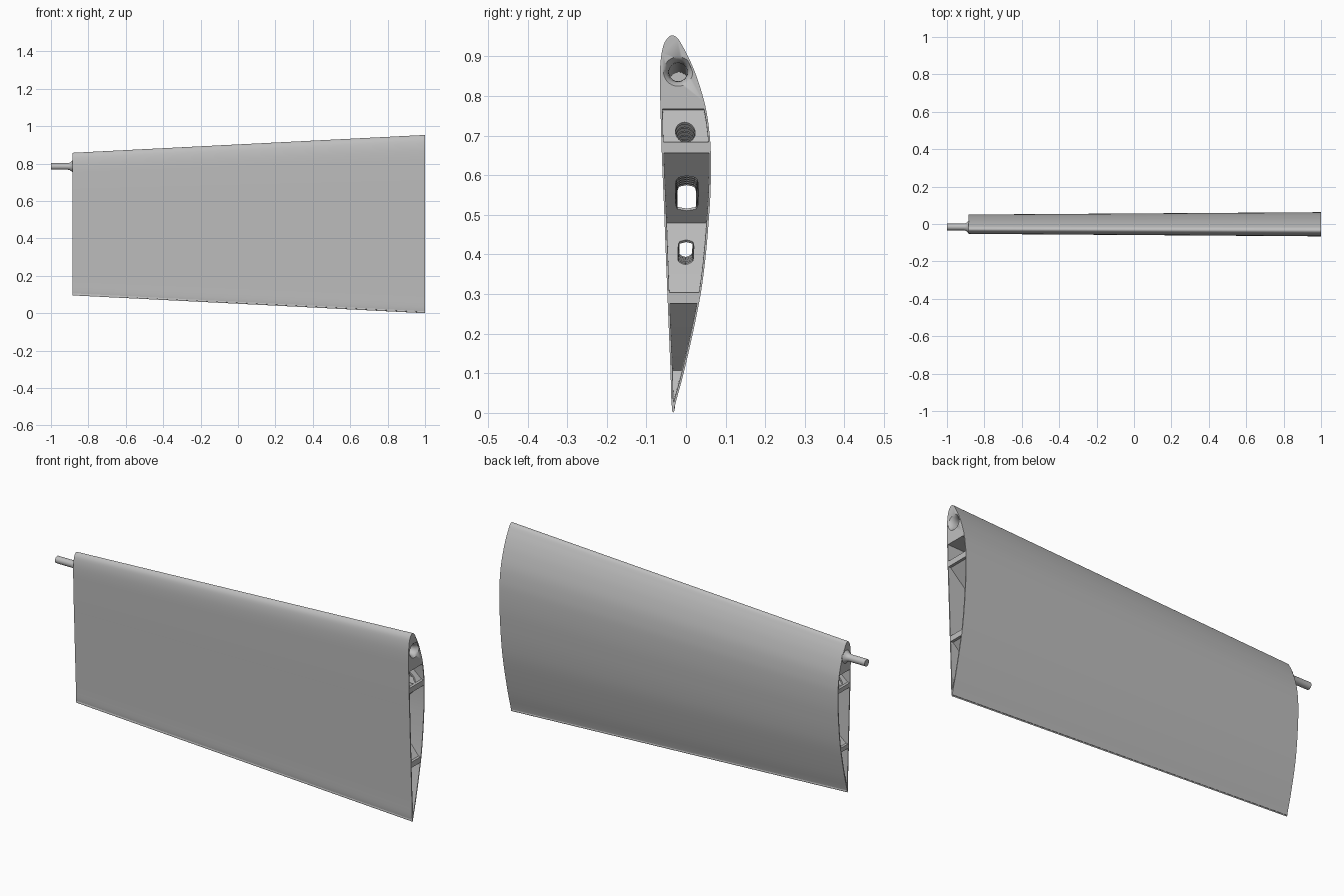
import bpy, bmesh, math
from mathutils import Vector

if "Cube" in bpy.data.objects:
    bpy.data.objects.remove(bpy.data.objects["Cube"])

grey = bpy.data.materials.new("light grey")
grey.use_nodes = True
colour = (0.52, 0.52, 0.52, 1)
grey.diffuse_color = colour
grey.node_tree.nodes["Principled BSDF"].inputs["Base Color"].default_value = colour

TIP, ROOT = -0.885, 1.0          # ends of the tapered panel along x
SPARS = (0.67, 0.29)
NOSE_Z = 0.768
BORE_Y, BORE_Z = -0.02, 0.862

# Airfoil at the root: front side upwards, round the nose, back side downwards (y, z)
OUTLINE = [(-.033, 0), (-.037, .03), (-.039, .1), (-.043, .2), (-.047, .3),
           (-.051, .4), (-.056, .53), (-.061, .65), (-.0645, .77), (-.066, .84),
           (-.064, .89), (-.057, .928), (-.046, .947), (-.035, .953), (-.022, .947),
           (-.008, .925), (.010, .89), (.030, .84), (.050, .77), (.060, .7),
           (.063, .64), (.062, .56), (.057, .48), (.049, .39), (.037, .3),
           (.017, .2), (-.006, .1), (-.025, .03), (-.031, .004)]


def smooth_path(points, steps=4):
    """Catmull-Rom curve through the points."""
    p = [Vector(q) for q in points]
    out = []
    for i in range(len(p) - 1):
        a, b, c, d = p[max(i - 1, 0)], p[i], p[i + 1], p[min(i + 2, len(p) - 1)]
        for k in range(steps):
            t = k / steps
            out.append(0.5 * (2 * b + (c - a) * t + (2 * a - 5 * b + 4 * c - d) * t * t
                              + (3 * b - a - 3 * c + d) * t ** 3))
    return out + [p[-1]]


airfoil = smooth_path(OUTLINE)
nose_index = max(range(len(airfoil)), key=lambda i: airfoil[i].y)


def side_y(side, u):
    for a, b in zip(side, side[1:]):
        if a.y <= u <= b.y:
            return a.x + (b.x - a.x) * (u - a.y) / max(b.y - a.y, 1e-6)
    return side[0].x


def limits(u):
    """Front and back y of the airfoil at root height u."""
    return (side_y(airfoil[:nose_index + 1], u) + 0.003,
            side_y(airfoil[nose_index:][::-1], u) - 0.003)


def place(x, y, u):
    """Root section coordinates moved to span position x with the taper."""
    s = 0.8 + 0.2 * (max(x, TIP) - TIP) / (ROOT - TIP)
    return (x, y * s, 0.5 + (u - 0.5) * s - 0.0235 * (1 - s))


def finish(name, bm, thickness=0, offset=0):
    bmesh.ops.remove_doubles(bm, verts=bm.verts, dist=1e-5)
    bmesh.ops.recalc_face_normals(bm, faces=bm.faces)
    mesh = bpy.data.meshes.new(name)
    bm.to_mesh(mesh)
    bm.free()
    mesh.materials.append(grey)
    ob = bpy.data.objects.new(name, mesh)
    bpy.context.collection.objects.link(ob)
    bpy.ops.object.select_all(action='DESELECT')
    bpy.context.view_layer.objects.active = ob
    ob.select_set(True)
    if thickness:
        mod = ob.modifiers.new("thickness", 'SOLIDIFY')
        mod.thickness, mod.offset = thickness, offset
        bpy.ops.object.modifier_apply(modifier=mod.name)
    bpy.ops.object.shade_smooth_by_angle(angle=math.radians(30))
    return ob


def loft(bm, rings, caps):
    loops = [[bm.verts.new(p) for p in ring] for ring in rings]
    n = len(loops[0])
    for a, b in zip(loops, loops[1:]):
        for i in range(n):
            j = (i + 1) % n
            bm.faces.new((a[i], a[j], b[j], b[i]))
    if caps:
        bm.faces.new(loops[0])
        bm.faces.new(loops[-1][::-1])


def lathe(name, stations, sides=40):
    """Round part on the tapered nose axis from (x, radius) stations."""
    bm = bmesh.new()
    rings = []
    for x, r in stations:
        cx, cy, cz = place(x, BORE_Y, BORE_Z)
        angles = [2 * math.pi * i / sides for i in range(sides)]
        rings.append([(cx, cy + r * math.cos(a), cz + r * math.sin(a)) for a in angles])
    loft(bm, rings, True)
    return finish(name, bm)


# Outer skin, open at both ends
bm = bmesh.new()
loft(bm, [[place(x, p.x, p.y) for p in airfoil] for x in (TIP, ROOT)], False)
finish("skin", bm, 0.005, -1)

# Solid leading edge with a flared socket at the root
front, back = [limits(NOSE_Z)[i] for i in (0, 1)]
section = [(front, NOSE_Z)]
for p in airfoil:
    if p.y > NOSE_Z + 0.004:
        section.append((-0.02 + (p.x + 0.02) * 0.96, NOSE_Z + (p.y - NOSE_Z) * 0.985))
section.append((back, NOSE_Z))
bm = bmesh.new()
loft(bm, [[place(x, y, u) for y, u in section] for x in (TIP, ROOT)], True)
nose = finish("leading_edge_block", bm)

cutter = lathe("socket_cutter", [(0.4, .023), (.965, .023), (.98, .025), (.992, .030),
                                 (1.001, .038), (1.02, .038)])
cutter.hide_render = True
cutter.hide_viewport = True
cut = nose.modifiers.new("socket", 'BOOLEAN')
cut.operation, cut.object, cut.solver = 'DIFFERENCE', cutter, 'EXACT'

# Peg with a flared base at the tip
lathe("peg", [(-1, .0175), (-.91, .0175), (-.9, .02), (-.892, .025), (-.883, .034)])

# Spars running along the span
for name, u in zip(("upper_spar", "lower_spar"), SPARS):
    bm = bmesh.new()
    lo, hi = u - 0.014, u + 0.014
    corners = [(limits(lo)[0], lo), (limits(lo)[1], lo), (limits(hi)[1], hi), (limits(hi)[0], hi)]
    loft(bm, [[place(x, y, v) for y, v in corners] for x in (TIP, ROOT)], True)
    finish(name, bm)

# Lightening holes: height, half height, half width, squareness
HOLES = [(.557, .043, .029, 5), (.403, .029, .02, 5), (.707, .026, .025, 2)]


def hole_width(u):
    for centre, half, width, power in HOLES:
        t = abs(u - centre) / half
        if t < 1:
            return width * (1 - t ** power) ** (1 / power)
    return 0


def brace(name, x0, u0, x1, u1, steps=90):
    """Diagonal plate between the skins, split around its holes."""
    bm = bmesh.new()
    rows = []
    for i in range(steps + 1):
        t = i / steps
        x, u = x0 + (x1 - x0) * t, u0 + (u1 - u0) * t
        f, b = limits(u)
        mid, h = (f + b) / 2, hole_width(u)
        rows.append([bm.verts.new(place(x, y, u)) for y in (f, mid - h, mid + h, b)])
    for a, b in zip(rows, rows[1:]):
        for k in (0, 2):
            bm.faces.new((a[k], a[k + 1], b[k + 1], b[k]))
    finish(name, bm, 0.008)


# Crossed diagonal braces in five bays
BAYS = 5
start, end = TIP + 0.005, ROOT - 0.005
bay = (end - start) / BAYS
slope = bay / (SPARS[0] - SPARS[1])
for n in range(BAYS):
    left, right = start + n * bay, start + (n + 1) * bay
    for label, x, d in (("left", left, 1), ("right", right, -1)):
        tag = f"{label}_{n + 1}"
        brace("middle_brace_" + tag, x, SPARS[0], x + d * bay, SPARS[1])
        brace("lower_brace_" + tag, x, SPARS[1], x + d * slope * (SPARS[1] - .015), .015)
        brace("upper_brace_" + tag, x, SPARS[0], x + d * slope * (NOSE_Z - SPARS[0]), NOSE_Z)
